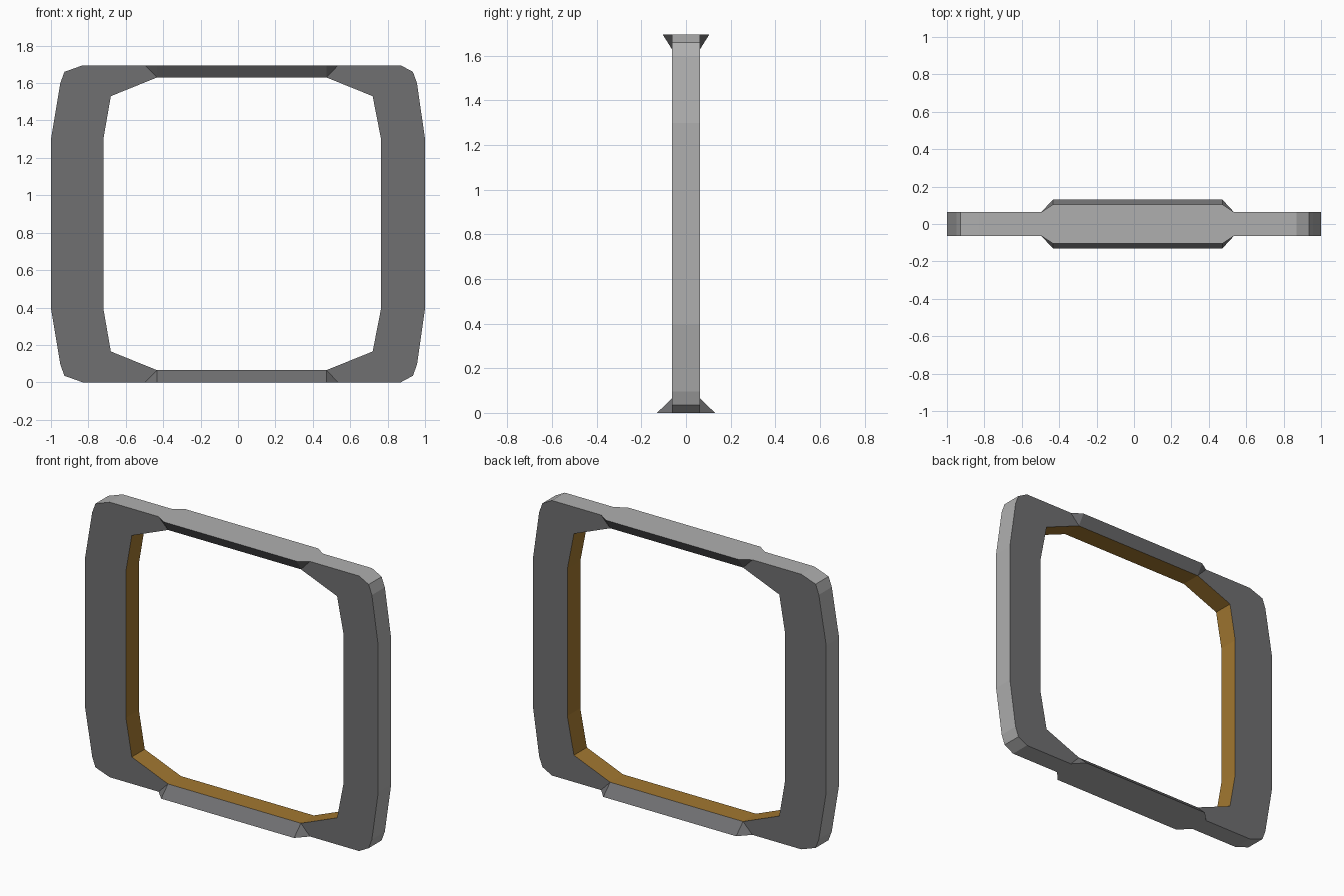
import bpy, bmesh

if "Cube" in bpy.data.objects:
    bpy.data.objects.remove(bpy.data.objects["Cube"])

H = 1.695          # total height
D = 0.063          # half depth of the plain frame
TOP, BOT = 0.104, 0.13   # half depth of the flared lips

def material(name, rgb):
    m = bpy.data.materials.new(name)
    m.diffuse_color = (*rgb, 1)
    m.use_nodes = True
    m.node_tree.nodes["Principled BSDF"].inputs["Base Color"].default_value = m.diffuse_color
    return m

mats = [material("dark grey", (0.16, 0.16, 0.165)),
        material("light grey", (0.43, 0.43, 0.43)),
        material("ochre", (0.36, 0.185, 0.03))]

# upper half stations: outer x, outer z, flared?, inner x, inner z
right = [(1, 1.3, 0, .765, 1.3), (.957, 1.6, 0, .72, 1.53), (.935, 1.66, 0, .72, 1.53),
         (.87, H, 0, .72, 1.53), (.535, H, 0, .473, 1.63), (.473, H, 1, .473, 1.63)]
left = [(-1, 1.3, 0, -.72, 1.3), (-.95, 1.6, 0, -.68, 1.53), (-.928, 1.66, 0, -.68, 1.53),
        (-.83, H, 0, -.68, 1.53), (-.497, H, 0, -.433, 1.63), (-.433, H, 1, -.433, 1.63)]

def flip(s):
    return [(ox, H - oz, f, ix, H - iz) for ox, oz, f, ix, iz in s]

def depth(st):
    if not st[2]:
        return D
    return TOP if st[1] > H / 2 else BOT

ring = right + left[::-1] + flip(left) + flip(right)[::-1]

# frame: front and back faces, outer rim and inner lining
bm = bmesh.new()
cache = {}

def vert(x, y, z):
    key = (round(x, 4), round(y, 4), round(z, 4))
    if key not in cache:
        cache[key] = bm.verts.new(key)
    return cache[key]

def face(verts, mat):
    unique = list(dict.fromkeys(verts))
    if len(unique) > 2:
        bm.faces.new(unique).material_index = mat

def corners(st):
    ox, oz, _, ix, iz = st
    d = depth(st)
    return vert(ox, -d, oz), vert(ox, d, oz), vert(ix, -D, iz), vert(ix, D, iz)

for i, st in enumerate(ring):
    of, ob, nf, nb = corners(st)
    of2, ob2, nf2, nb2 = corners(ring[(i + 1) % len(ring)])
    face([of, of2, nf2, nf], 0)
    face([ob, nb, nb2, ob2], 0)
    face([of, ob, ob2, of2], 1)
    face([nf, nf2, nb2, nb], 2)

bmesh.ops.recalc_face_normals(bm, faces=bm.faces)
me = bpy.data.meshes.new("window_frame")
bm.to_mesh(me)
bm.free()
for m in mats:
    me.materials.append(m)
bpy.context.collection.objects.link(bpy.data.objects.new("window_frame", me))
